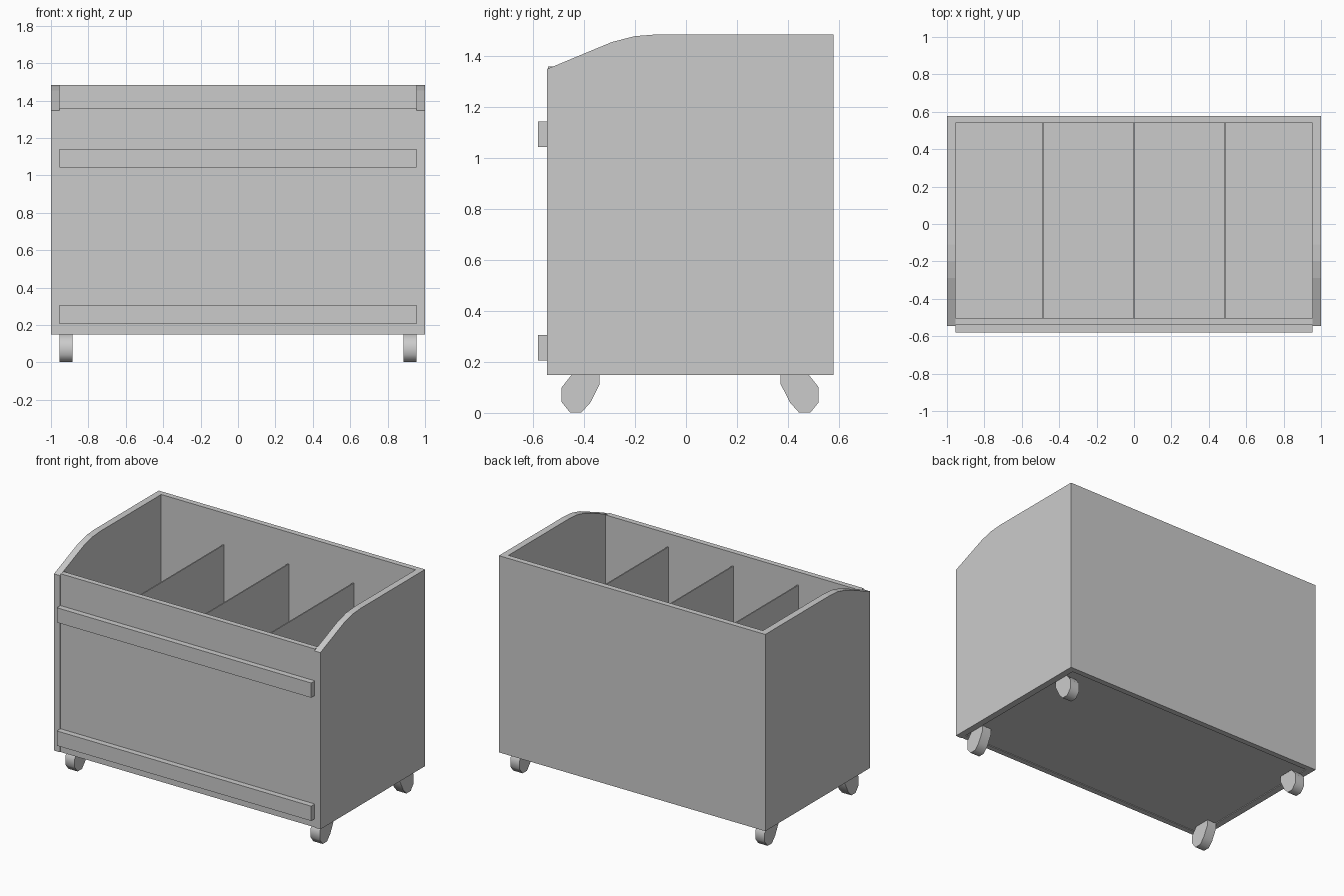
import bpy, bmesh, math

if "Cube" in bpy.data.objects:
    bpy.data.objects.remove(bpy.data.objects["Cube"])


def finish(name, bm):
    bmesh.ops.recalc_face_normals(bm, faces=bm.faces)
    mesh = bpy.data.meshes.new(name)
    bm.to_mesh(mesh)
    bm.free()
    obj = bpy.data.objects.new(name, mesh)
    bpy.context.collection.objects.link(obj)
    return obj


def extrude_x(name, profile, x0, x1):
    """Solid made from a (y, z) profile running from x0 to x1."""
    bm = bmesh.new()
    face = bm.faces.new([bm.verts.new((x0, y, z)) for y, z in profile])
    ext = bmesh.ops.extrude_face_region(bm, geom=[face])
    moved = [v for v in ext["geom"] if isinstance(v, bmesh.types.BMVert)]
    bmesh.ops.translate(bm, verts=moved, vec=(x1 - x0, 0, 0))
    return finish(name, bm)


def box(name, x0, x1, y0, y1, z0, z1):
    return extrude_x(name, [(y0, z0), (y1, z0), (y1, z1), (y0, z1)], x0, x1)


INNER = 0.955          # inside face of the side panels
BASE, TOP = 0.148, 1.483
BACK = 0.578

# Side panels with the eased front top corner
side = [(-0.545, BASE), (BACK, BASE), (BACK, TOP), (-0.11, TOP),
        (-0.20, 1.476), (-0.29, 1.453), (-0.545, 1.347)]
for label, s in (("left", -1), ("right", 1)):
    extrude_x(label + "_side_panel", side, s * INNER, s * 1.0)

# Back, front and floor panels
box("back_panel", -INNER, INNER, 0.54, BACK, BASE, TOP)
box("front_panel", -INNER, INNER, -0.54, -0.503, BASE, 1.358)
box("floor_panel", -INNER, INNER, -0.503, 0.54, 0.153, 0.19)

# Thin dividers
for i, x in enumerate((-0.487, 0.0, 0.487)):
    box(f"divider_{i + 1}", x - 0.004, x + 0.004, -0.503, 0.54, 0.19, 1.268)

# Front rails
for label, z in (("lower", 0.206), ("upper", 1.042)):
    box(label + "_front_rail", -INNER, INNER, -0.579, -0.54, z, z + 0.1)

# Casters: faceted outline leaning outwards, mirrored front to back
caster = [(0.371, BASE), (0.371, 0.112), (0.408, 0.04), (0.442, 0.002),
          (0.488, 0.002), (0.52, 0.042), (0.52, 0.1), (0.482, BASE)]
for end, sy, shift in (("front", -1, 0.033), ("back", 1, 0.0)):
    prof = [(y * sy + shift, z) for y, z in caster]
    for label, sx in (("left", -1), ("right", 1)):
        obj = extrude_x(f"{end}_{label}_caster", prof, sx * 0.885, sx * INNER)
        bpy.context.view_layer.objects.active = obj
        bpy.ops.object.select_all(action='DESELECT')
        obj.select_set(True)
        bpy.ops.object.shade_smooth_by_angle(angle=math.radians(60))
